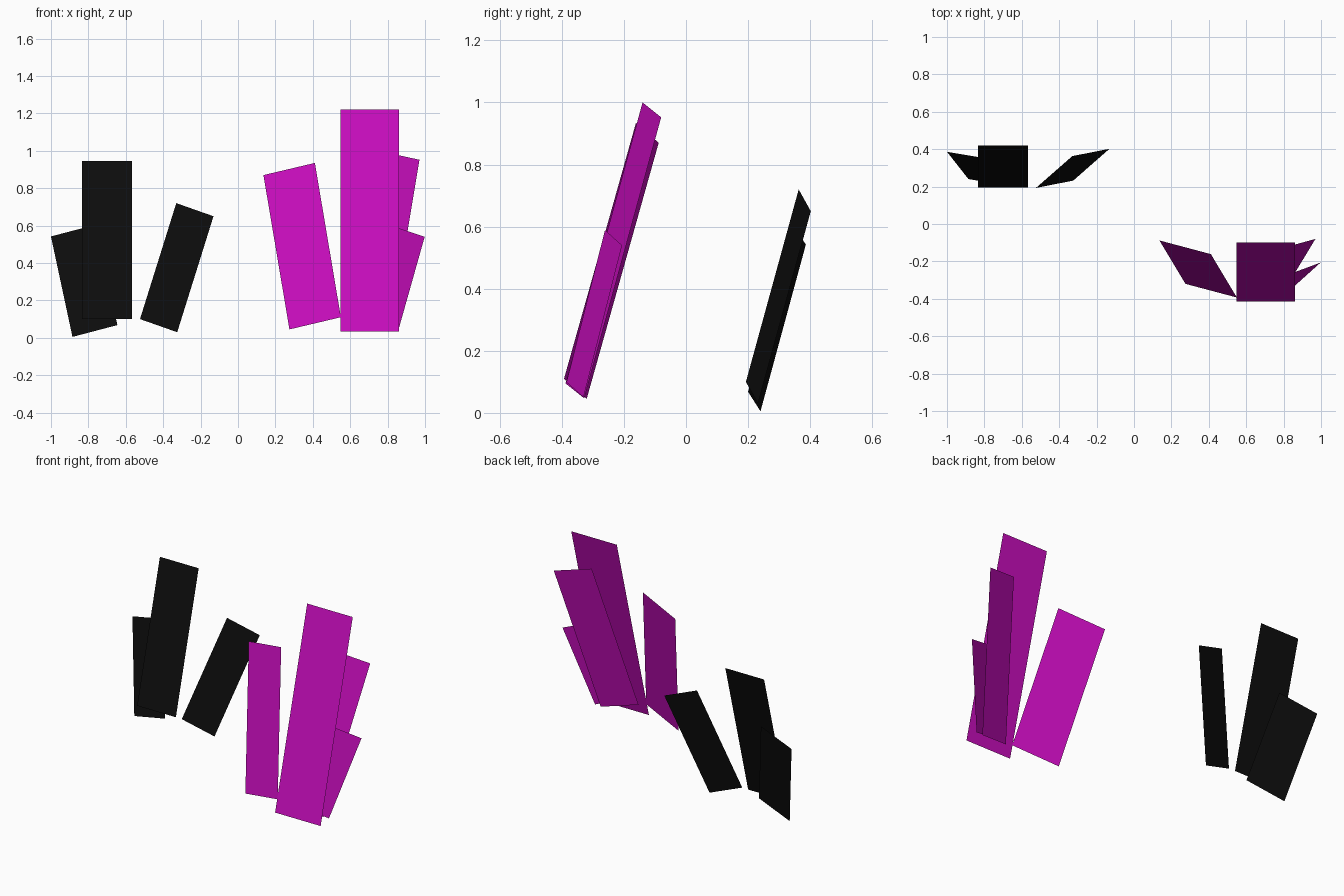
import bpy
from mathutils import Vector

cube = bpy.data.objects.get("Cube")
if cube:
    bpy.data.objects.remove(cube, do_unlink=True)


def make_material(name, rgb):
    mat = bpy.data.materials.new(name)
    mat.use_nodes = True
    colour = (*rgb, 1.0)
    mat.diffuse_color = colour
    bsdf = mat.node_tree.nodes["Principled BSDF"]
    bsdf.inputs["Base Color"].default_value = colour
    bsdf.inputs["Roughness"].default_value = 0.8
    return mat


def panel(name, bottom_left, bottom_right, top_left, mat):
    """Flat leaning panel: three corners fix it, the fourth follows."""
    bl, br, tl = Vector(bottom_left), Vector(bottom_right), Vector(top_left)
    mesh = bpy.data.meshes.new(name)
    mesh.from_pydata([bl, br, br + tl - bl, tl], [], [(0, 1, 2, 3)])
    mesh.materials.append(mat)
    mesh.update()
    obj = bpy.data.objects.new(name, mesh)
    bpy.context.collection.objects.link(obj)
    return obj


magenta = make_material("magenta", (0.58, 0.004, 0.51))
black = make_material("black", (0.004, 0.004, 0.004))

# Magenta cluster: tall centre panel with fanned panels around it
panel("magenta_centre_panel", (0.547, -0.415, 0.035), (0.862, -0.415, 0.035),
      (0.547, -0.098, 1.22), magenta)
panel("magenta_inner_panel", (0.275, -0.32, 0.045), (0.55, -0.393, 0.11),
      (0.136, -0.088, 0.87), magenta)
panel("magenta_outer_tall_panel", (0.60, -0.388, 0.095), (0.82, -0.328, 0.047),
      (0.75, -0.14, 1.0), magenta)
panel("magenta_outer_short_panel", (0.712, -0.385, 0.099), (0.86, -0.33, 0.05),
      (0.85, -0.261, 0.589), magenta)

# Black cluster: centre panel with one panel fanned to each side
panel("black_centre_panel", (-0.834, 0.195, 0.10), (-0.566, 0.195, 0.10),
      (-0.834, 0.42, 0.945), black)
panel("black_inner_panel", (-0.524, 0.193, 0.10), (-0.325, 0.232, 0.03),
      (-0.33, 0.363, 0.72), black)
panel("black_outer_panel", (-0.885, 0.24, 0.005), (-0.645, 0.20, 0.068),
      (-1.0, 0.386, 0.542), black)
